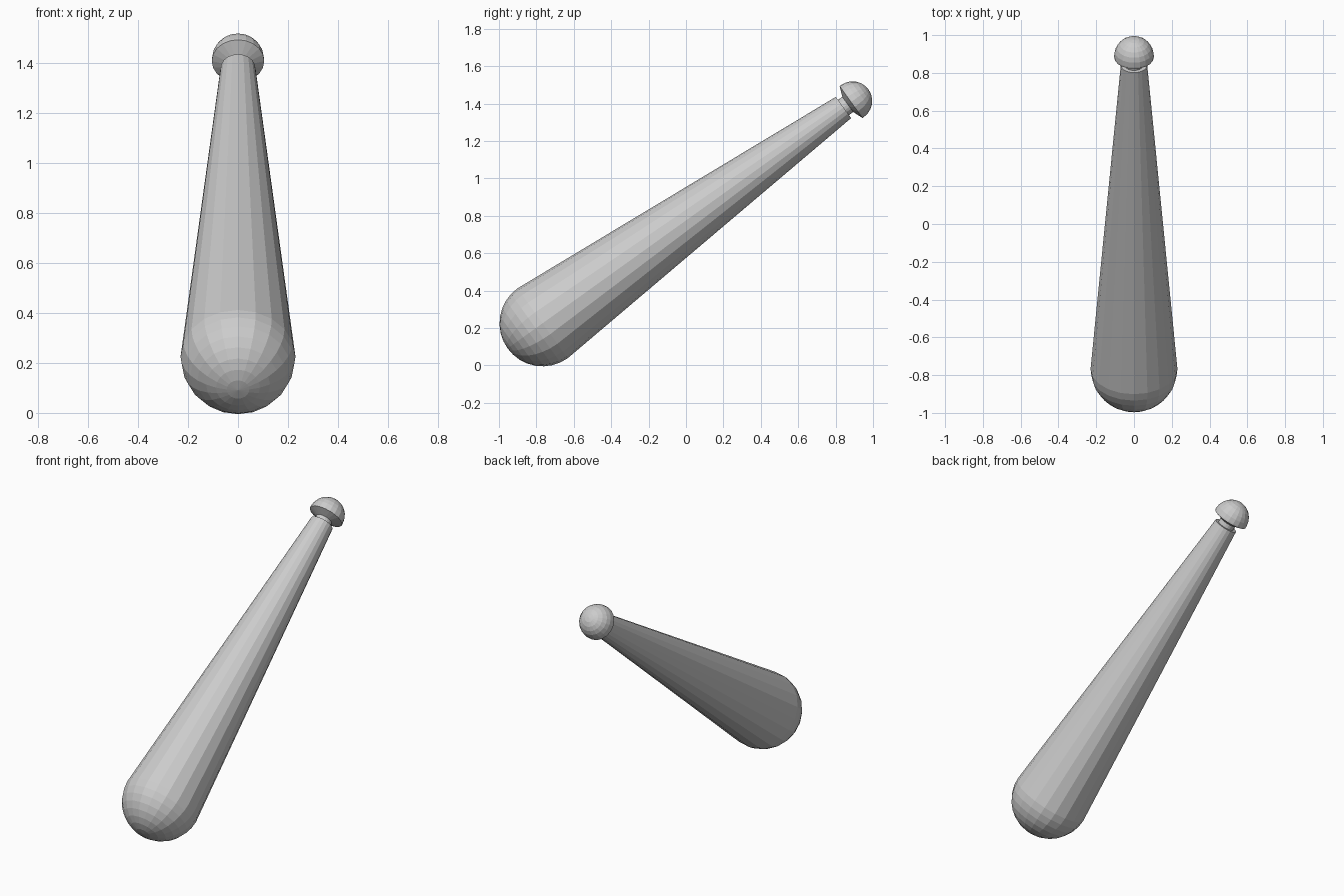
import bpy, bmesh, math
from mathutils import Vector, Matrix

if "Cube" in bpy.data.objects:
    bpy.data.objects.remove(bpy.data.objects["Cube"])

BASE = Vector((0, -0.767, 0.225))
AXIS = Vector((0, 0.8126, 0.5828)).normalized()
SEG = 20


def lathe(name, profile):
    """Revolve (radius, height) points about the tilted axis."""
    bm = bmesh.new()
    rings = []
    for r, h in profile:
        n = 1 if r < 1e-5 else SEG
        rings.append([bm.verts.new((r * math.cos(2 * math.pi * i / SEG),
                                    r * math.sin(2 * math.pi * i / SEG), h)) for i in range(n)])
    for a, b in zip(rings, rings[1:]):
        for i in range(SEG):
            j = (i + 1) % SEG
            quad = [a[i % len(a)], a[j % len(a)], b[j % len(b)], b[i % len(b)]]
            bm.faces.new(list(dict.fromkeys(quad)))
    bmesh.ops.recalc_face_normals(bm, faces=bm.faces)
    rot = Vector((0, 0, 1)).rotation_difference(AXIS).to_matrix().to_4x4()
    bm.transform(Matrix.Translation(BASE) @ rot)
    mesh = bpy.data.meshes.new(name)
    bm.to_mesh(mesh)
    bm.free()
    obj = bpy.data.objects.new(name, mesh)
    bpy.context.collection.objects.link(obj)
    return obj


def arc(r, h, start, end, steps):
    pts = []
    for i in range(steps + 1):
        a = math.radians(start + (end - start) * i / steps)
        pts.append((max(0, r * math.cos(a)), h + r * math.sin(a)))
    return pts


# tapered shaft with a rounded butt
lathe("tapered_shaft", arc(0.23, 0, -90, 0, 8) + [(0.07, 1.98), (0, 1.98)])
# thin neck joining shaft and knob
lathe("neck", [(0, 1.97), (0.05, 1.97), (0.05, 2.02), (0, 2.02)])
# domed knob with a shallow conical underside
lathe("knob", [(0, 2.008), (0.05, 2.008), (0.105, 2.03)] + arc(0.105, 2.04, 0, 90, 6))
